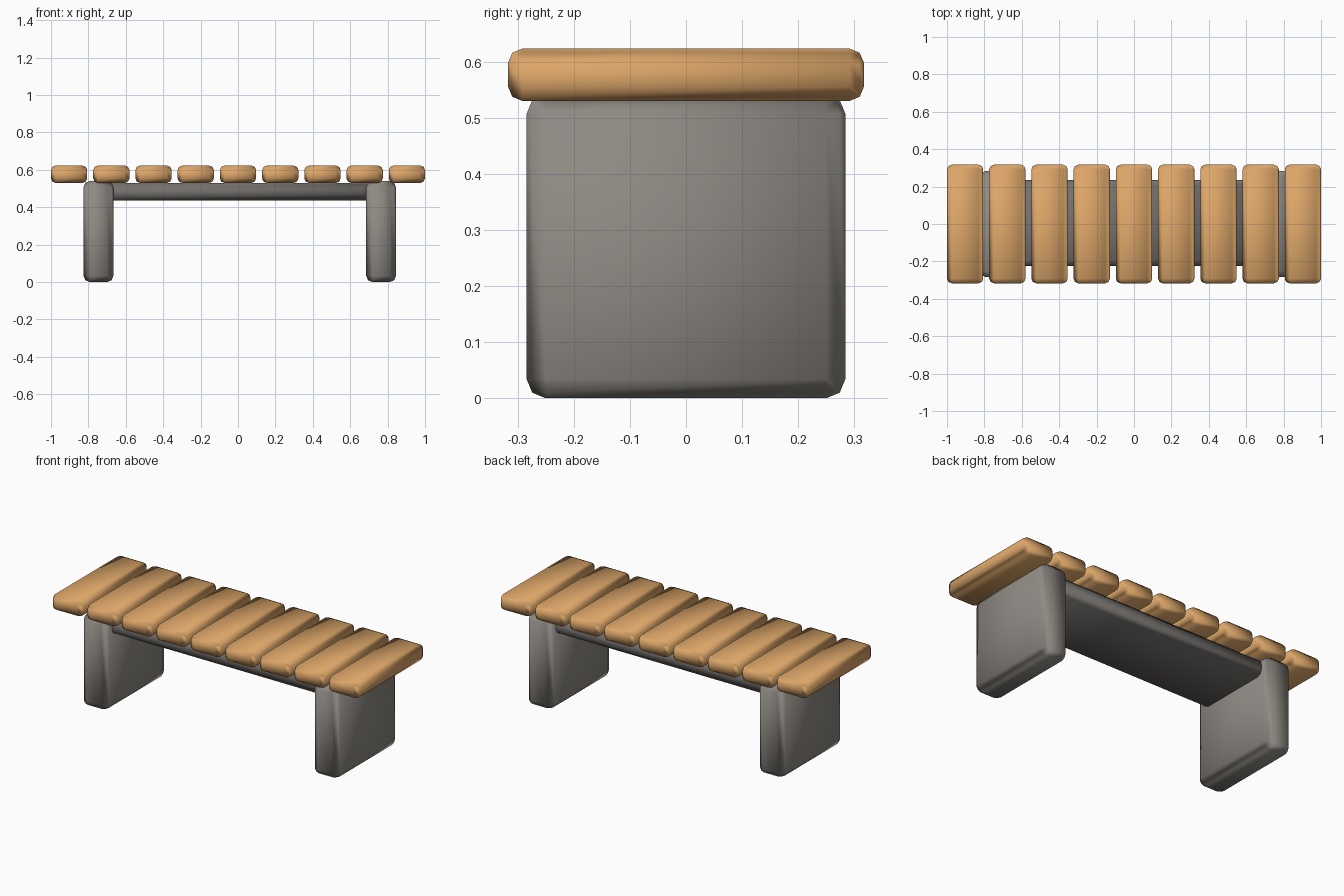
import bpy
from math import radians

if "Cube" in bpy.data.objects:
    bpy.data.objects.remove(bpy.data.objects["Cube"])


def material(name, color):
    m = bpy.data.materials.new(name)
    m.diffuse_color = color
    m.use_nodes = True
    m.node_tree.nodes["Principled BSDF"].inputs["Base Color"].default_value = m.diffuse_color
    return m


wood = material("wood", (0.72, 0.38, 0.14, 1))
stone = material("stone", (0.27, 0.25, 0.225, 1))
dark = material("dark_stone", (0.17, 0.16, 0.15, 1))


def rounded_box(name, lo, hi, bevel, mat):
    """Box between two corners with softly bevelled edges."""
    bpy.ops.mesh.primitive_cube_add(
        size=1, location=[(a + b) / 2 for a, b in zip(lo, hi)])
    ob = bpy.context.object
    ob.name = name
    ob.scale = [b - a for a, b in zip(lo, hi)]
    bpy.ops.object.transform_apply(location=False, rotation=False, scale=True)
    mod = ob.modifiers.new("bevel", "BEVEL")
    mod.width = bevel
    mod.segments = 2
    mod.harden_normals = True
    bpy.ops.object.modifier_apply(modifier=mod.name)
    bpy.ops.object.shade_smooth_by_angle(angle=radians(60))
    ob.data.materials.append(mat)
    return ob


# Seat slats
count, width = 9, 0.194
pitch = (2 - width) / (count - 1)
for i in range(count):
    x = -1 + i * pitch
    rounded_box(f"seat_slat_{i + 1}", (x, -0.317, 0.53),
                (x + width, 0.317, 0.623), 0.025, wood)

# Slab legs
for name, x in (("left_leg", -0.826), ("right_leg", 0.685)):
    rounded_box(name, (x, -0.284, 0), (x + 0.16, 0.284, 0.541), 0.034, stone)

# Support beam under the slats, ending inside the legs
rounded_box("support_beam", (-0.74, -0.224, 0.437), (0.76, 0.234, 0.531),
            0.03, dark)
